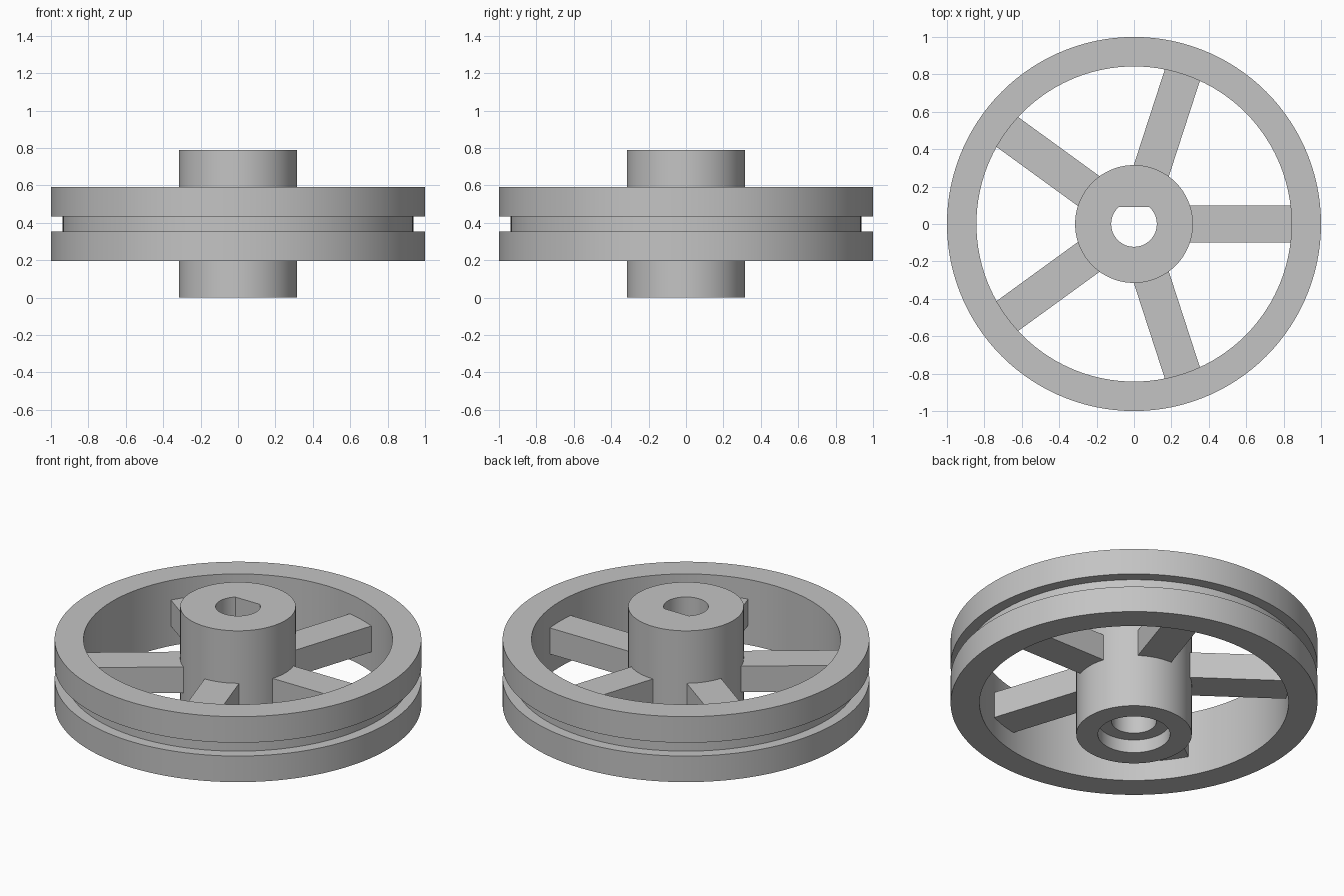
import bpy, bmesh
from math import cos, sin, radians
from mathutils import Matrix

SEGMENTS = 120
BORE = 0.122
FLAT = BORE * sin(radians(48))   # height of the flat side of the D-shaped bore
MID = 0.394                      # middle height of the wheel

cube = bpy.data.objects.get("Cube")
if cube:
    bpy.data.objects.remove(cube)

grey = bpy.data.materials.new("plain_grey")
grey.use_nodes = True
colour = (0.55, 0.55, 0.55, 1)
grey.diffuse_color = colour
grey.node_tree.nodes["Principled BSDF"].inputs["Base Color"].default_value = colour


def finish(name, bm):
    bmesh.ops.recalc_face_normals(bm, faces=bm.faces)
    mesh = bpy.data.meshes.new(name)
    bm.to_mesh(mesh)
    bm.free()
    mesh.materials.append(grey)
    obj = bpy.data.objects.new(name, mesh)
    bpy.context.collection.objects.link(obj)
    return obj


def ring_solid(name, profile):
    """Sweep a closed profile of (radius, z, flat limit) round the z axis."""
    bm = bmesh.new()
    loops = []
    for radius, z, limit in profile:
        loop = []
        for i in range(SEGMENTS):
            a = radians(360 * i / SEGMENTS)
            loop.append(bm.verts.new((radius * cos(a), min(radius * sin(a), limit), z)))
        loops.append(loop)
    for k, low in enumerate(loops):
        high = loops[(k + 1) % len(loops)]
        for i in range(SEGMENTS):
            j = (i + 1) % SEGMENTS
            bm.faces.new((low[i], low[j], high[j], high[i]))
    obj = finish(name, bm)
    bpy.ops.object.select_all(action="DESELECT")
    obj.select_set(True)
    bpy.context.view_layer.objects.active = obj
    bpy.ops.object.shade_smooth_by_angle(angle=radians(30))


# Rim with a square belt groove
inner, groove, half, slot = 0.8425, 0.937, 0.197, 0.04
ring_solid("grooved_rim", [(r, MID + z, 2) for r, z in (
    (inner, -half), (1, -half), (1, -slot), (groove, -slot),
    (groove, slot), (1, slot), (1, half), (inner, half))])

# Hub with a D-shaped bore and a round recess underneath
hub, recess, depth = 0.315, 0.197, 0.079
ring_solid("hub", [
    (hub, 0, 2), (hub, 2 * MID, 2), (BORE, 2 * MID, FLAT),
    (BORE, depth, FLAT), (recess, depth, 2), (recess, 0, 2)])

# Five straight spokes, set into the hub and rim
start, end = 0.25, 0.86
for n in range(5):
    bm = bmesh.new()
    place = (Matrix.Rotation(radians(72 * n), 4, "Z")
             @ Matrix.Translation(((start + end) / 2, 0, MID))
             @ Matrix.Diagonal((end - start, 0.197, 0.157, 1)))
    bmesh.ops.create_cube(bm, size=1, matrix=place)
    finish(f"spoke_{n + 1}", bm)
